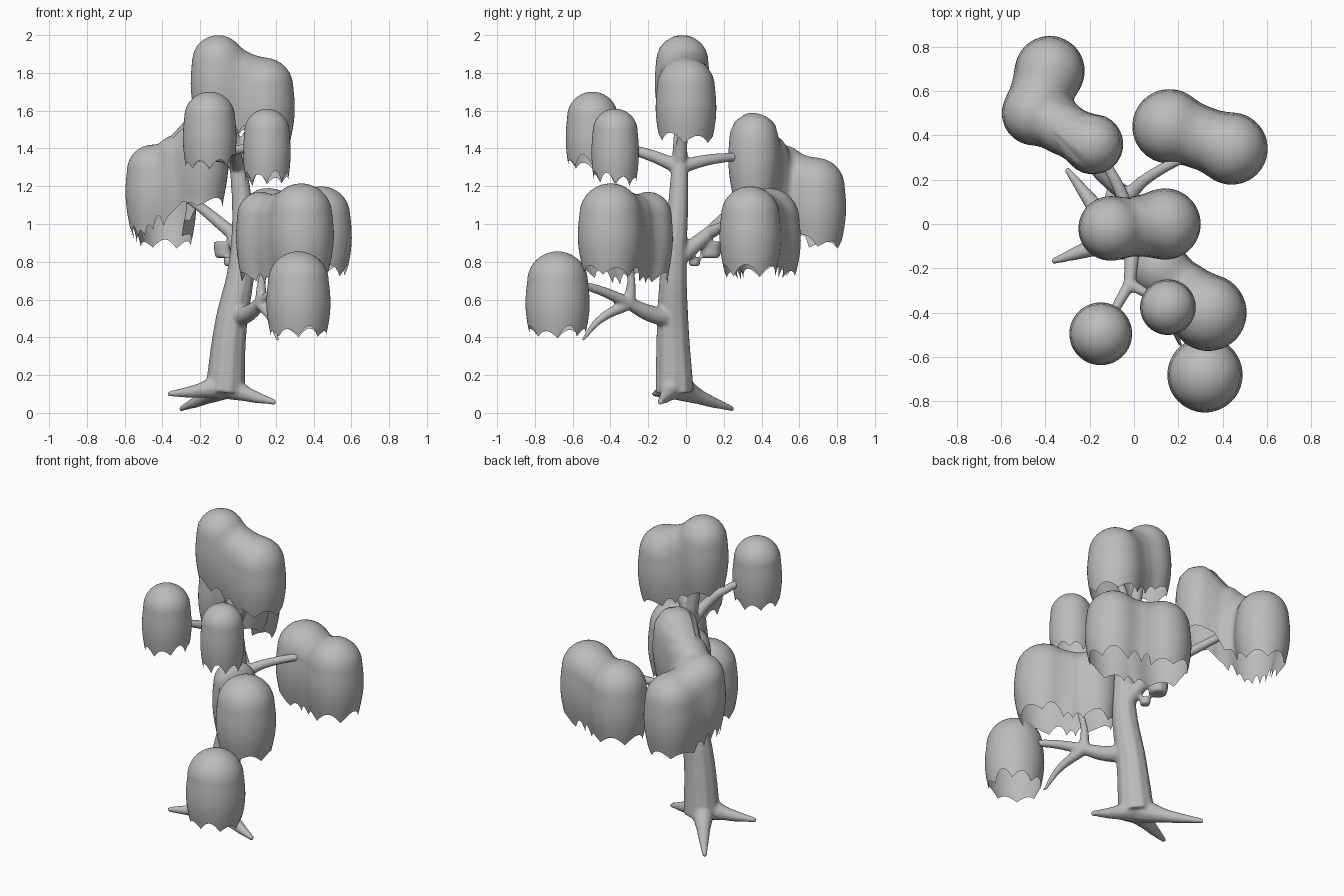
import bpy, math, random
from mathutils import Vector

if "Cube" in bpy.data.objects:
    bpy.data.objects.remove(bpy.data.objects["Cube"])

random.seed(4)
grey = bpy.data.materials.new("plain grey")
grey.diffuse_color = (0.5, 0.5, 0.5, 1)
grey.use_nodes = True
grey.node_tree.nodes["Principled BSDF"].inputs["Base Color"].default_value = grey.diffuse_color


def finish(name, mesh):
    mesh.materials.clear()
    mesh.materials.append(grey)
    for p in mesh.polygons:
        p.use_smooth = True
        p.material_index = 0
    ob = bpy.data.objects.new(name, mesh)
    bpy.context.collection.objects.link(ob)
    return ob


# ---- wood: tapered limbs fused into one smooth body
curve = bpy.data.curves.new("limbs", "CURVE")
curve.dimensions = "3D"
curve.bevel_depth = 1
curve.bevel_resolution = 3
curve.resolution_u = 8
curve.use_fill_caps = True


def limb(r0, r1, *points, ease=1):
    s = curve.splines.new("BEZIER")
    s.bezier_points.add(len(points) - 1)
    for i, (bp, co) in enumerate(zip(s.bezier_points, points)):
        t = i / (len(points) - 1)
        bp.co = co
        bp.radius = r1 + (r0 - r1) * (1 - t) ** ease
        bp.handle_left_type = bp.handle_right_type = "AUTO"


def root(tip):
    a, b = Vector((-.07, -.065, .15)), Vector(tip)
    m = a.lerp(b, .45)
    m.z -= .01
    limb(.08, .014, a, m, b, ease=1.4)


def burl(r, x, y, z):
    limb(r, r * .8, (x, y, z + r), (x, y, z), (x, y, z - r * .4))


# trunk
limb(.105, .02, (-.07, -.06, .11), (-.04, -.07, .45), (.02, -.065, .79),
     (.02, -.04, 1.13), (-.03, -.03, 1.46), (-.1, -.02, 1.8))
for tip in ((-.37, -.17, .1), (-.305, .25, .02), (.2, -.14, .055)):
    root(tip)
# low front branch with its three forks
fork = (.12, -.3, .58)
limb(.055, .034, (-.01, -.08, .5), (.06, -.2, .53), fork)
limb(.034, .017, fork, (.21, -.46, .65), (.32, -.65, .7))
limb(.034, .016, fork, (.13, -.29, .72), (.22, -.33, 1), ease=2)
limb(.034, .009, fork, (.18, -.46, .49), (.21, -.55, .38))
# middle back branches
fork = (-.03, .12, .95)
limb(.05, .036, (.02, -.04, .82), fork)
limb(.036, .02, fork, (-.2, .28, 1.09), (-.36, .58, 1.2))
limb(.036, .018, fork, (.05, .2, .99), (.36, .36, 1.08))
# upper branches
fork, top = (-.02, -.27, 1.39), (-.005, -.04, 1.3)
limb(.04, .028, top, (-.01, -.15, 1.35), fork)
limb(.028, .018, fork, (-.14, -.48, 1.47))
limb(.028, .016, fork, (.14, -.36, 1.42))
limb(.04, .02, top, (-.05, .12, 1.34), (-.17, .35, 1.36))
limb(.04, .02, top, (.04, -.02, 1.44), (.14, 0, 1.62))
# burls
burl(.062, -.07, .13, .845)
burl(.034, -.045, .045, .79)

tmp = bpy.data.objects.new("limbs", curve)
bpy.context.collection.objects.link(tmp)
bpy.context.view_layer.update()
dg = bpy.context.evaluated_depsgraph_get()
wood_mesh = bpy.data.meshes.new_from_object(tmp.evaluated_get(dg))
bpy.data.objects.remove(tmp)
wood = finish("trunk_and_branches", wood_mesh)
rm = wood.modifiers.new("fuse", "REMESH")
rm.mode = "VOXEL"
rm.voxel_size = 0.009
rm.use_smooth_shade = True
sm = wood.modifiers.new("soften", "SMOOTH")
sm.iterations = 5


# ---- foliage: drooping domes (x, y, radius, top), melted together per clump
def pod_field(p, pod):
    x, y, r, top = pod
    dx, dy = p[0] - x, p[1] - y
    z0 = top - .95 * r
    if p[2] > z0:
        return math.sqrt(dx * dx + dy * dy + (p[2] - z0) ** 2) - .95 * r
    s = min((z0 - p[2]) / .28, 1.25)
    return math.hypot(dx, dy) - r * (.95 + .07 * math.sin(math.pi * s) - .08 * s * s)


def field(p, pods, k=.05):
    d = pod_field(p, pods[0])
    for pod in pods[1:]:
        e = pod_field(p, pod)
        h = max(k - abs(d - e), 0) / k
        d = min(d, e) - h * h * k / 4
    return d


def hit(o, d, pods):
    # outermost crossing along a ray from the clump's core
    t, step = .7, .015
    while t > step and field(o + d * t, pods) > 0:
        t -= step
    lo, hi = t, t + step
    for _ in range(8):
        m = (lo + hi) / 2
        if field(o + d * m, pods) > 0:
            hi = m
        else:
            lo = m
    return o + d * lo


def foliage(name, *main, length=.45, teeth=8):
    # a smaller dome bridges each neighbouring pair
    pods = list(main)
    for p, q in zip(main, main[1:]):
        x, y, r, top = ((a + b) / 2 for a, b in zip(p, q))
        pods.append((x, y, r * .85, top - .03))
    c = main[1] if len(main) == 3 else pods[-1]
    zc = min(p[3] - 1.05 * p[2] for p in pods)
    o = Vector((c[0], c[1], zc))
    depth = [random.uniform(.03, .065) for _ in range(teeth)]
    drop = [random.uniform(-.012, .012) for _ in range(teeth)]
    segs, up, down = teeth * 8, 14, 8
    verts, cols = [hit(o, Vector((0, 0, 1)), pods)], []
    for i in range(segs):
        a = 2 * math.pi * i / segs
        flat = Vector((math.cos(a), math.sin(a), 0))
        col = []
        for j in range(1, up + 1):
            e = math.pi / 2 * (1 - j / up)
            col.append(hit(o, flat * math.cos(e) + Vector((0, 0, math.sin(e))), pods))
        # hem height follows the nearest dome, cut into teeth
        q = col[-1]
        w = [1 / (math.hypot(q.x - p[0], q.y - p[1]) ** 4 + 1e-5) for p in pods]
        hem = sum(wi * p[3] for wi, p in zip(w, pods)) / sum(w) - length
        n, f = i // 8, i % 8 / 8
        hem += drop[n] * (1 - f) + drop[(n + 1) % teeth] * f + depth[n] * math.sin(math.pi * f)
        for j in range(1, down + 1):
            z = zc + (hem - zc) * j / down
            col.append(hit(Vector((o.x, o.y, z)), flat, pods))
        cols.append(col)
    rows = up + down
    for col in cols:
        verts += col
    faces = []
    for i in range(segs):
        a, b = 1 + i * rows, 1 + (i + 1) % segs * rows
        faces.append((0, a, b))
        faces += [(a + j, a + j + 1, b + j + 1, b + j) for j in range(rows - 1)]
    mesh = bpy.data.meshes.new(name)
    mesh.from_pydata([tuple(v) for v in verts], [], faces)
    finish(name, mesh)


foliage("crown_foliage", (-.105, -.02, .145, 2), (.14, 0, .16, 1.88), teeth=11)
foliage("right_back_foliage", (.16, .44, .167, 1.19), (.44, .34, .162, 1.2), length=.47, teeth=12)
foliage("right_front_foliage", (.335, -.4, .172, 1.215), (.12, -.2, .13, 1.17), length=.48, teeth=12)
foliage("left_back_foliage", (-.38, .69, .157, 1.35), (-.45, .5, .145, 1.42), (-.185, .36, .136, 1.59),
        length=.48, teeth=16)
foliage("low_front_foliage", (.32, -.68, .169, .855))
foliage("high_front_left_foliage", (-.15, -.495, .141, 1.7), length=.4)
foliage("high_front_right_foliage", (.153, -.375, .125, 1.61), length=.4)
